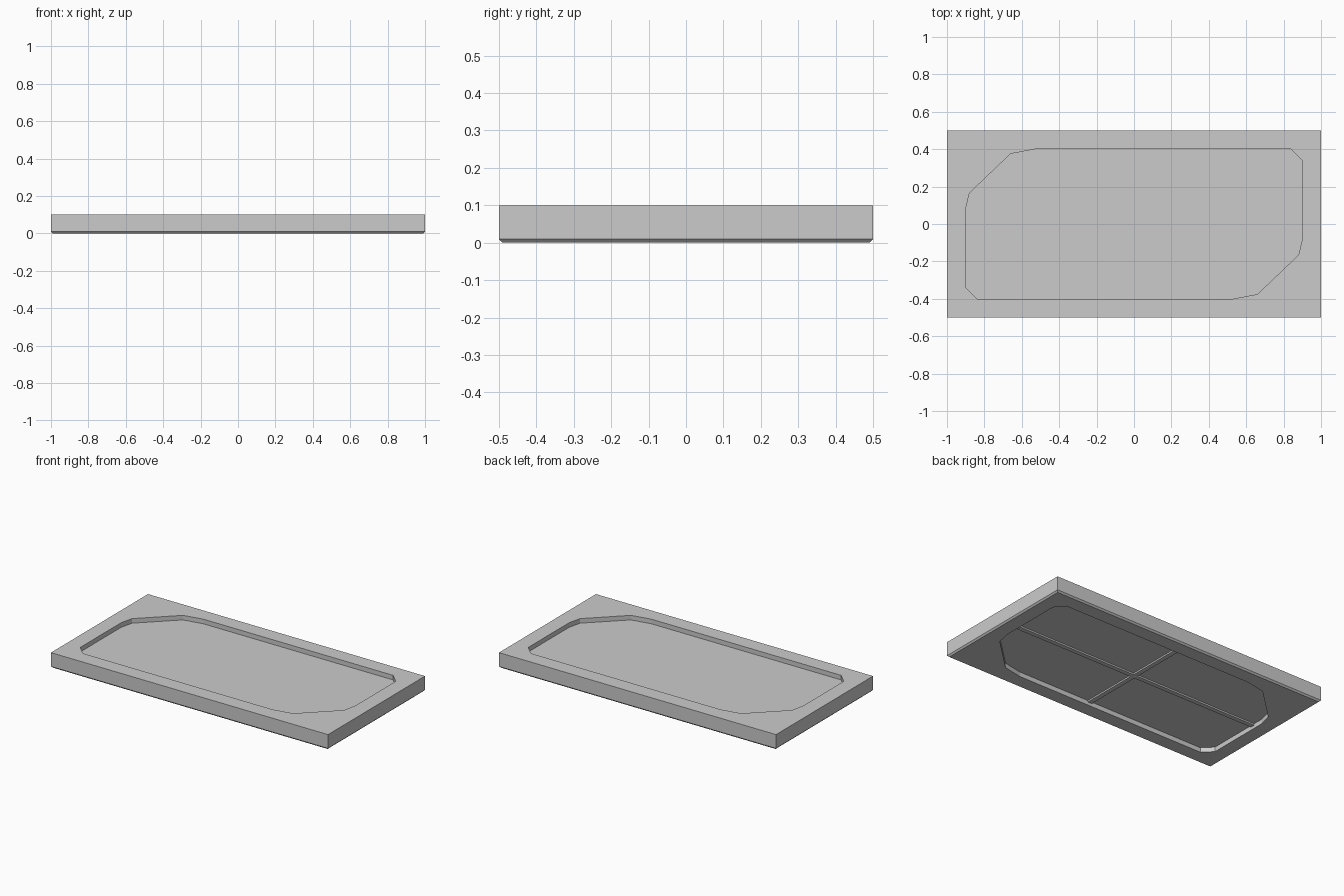
import bpy, bmesh

if "Cube" in bpy.data.objects:
    bpy.data.objects.remove(bpy.data.objects["Cube"])


def make_object(name, bm):
    bmesh.ops.recalc_face_normals(bm, faces=bm.faces[:])
    mesh = bpy.data.meshes.new(name)
    bm.to_mesh(mesh)
    bm.free()
    ob = bpy.data.objects.new(name, mesh)
    bpy.context.collection.objects.link(ob)
    return ob


def ring(bm, outline, z):
    return [bm.verts.new((x, y, z)) for x, y in outline]


def walls(bm, a, b):
    n = len(a)
    for i in range(n):
        j = (i + 1) % n
        bm.faces.new((a[i], a[j], b[j], b[i]))


def fill_between(bm, outer, inner):
    edges = []
    for loop in (outer, inner):
        edges += [bm.edges.get((v, loop[i - 1])) for i, v in enumerate(loop)]
    bmesh.ops.triangle_fill(bm, use_beauty=True, use_dissolve=False, edges=edges)


def rect(hx, hy):
    return [(-hx, -hy), (hx, -hy), (hx, hy), (-hx, hy)]


# Recess outline: half of it, repeated by a half turn
half = [(-0.84, -0.40), (0.53, -0.40), (0.66, -0.375),
        (0.88, -0.165), (0.90, -0.08), (0.90, 0.34)]
outline = half + [(-x, -y) for x, y in half]

# Tray slab: chamfered bottom edge, matching recesses above and below
bm = bmesh.new()
foot = ring(bm, rect(0.99, 0.49), 0)
side = ring(bm, rect(1, 0.5), 0.01)
top = ring(bm, rect(1, 0.5), 0.1)
walls(bm, foot, side)
walls(bm, side, top)
for outer, z_rim, z_floor in ((top, 0.1, 0.07), (foot, 0, 0.03)):
    rim = ring(bm, outline, z_rim)
    floor = ring(bm, outline, z_floor)
    walls(bm, rim, floor)
    bm.faces.new(floor)
    fill_between(bm, outer, rim)
make_object("tray_slab", bm)


# Crossed stiffening ribs under the tray
def rib(name, hx, hy):
    bm = bmesh.new()
    low, high = ring(bm, rect(hx, hy), 0.02), ring(bm, rect(hx, hy), 0.031)
    walls(bm, low, high)
    bm.faces.new(low)
    bm.faces.new(high)
    make_object(name, bm)


rib("long_rib", 0.90, 0.015)
rib("cross_rib", 0.015, 0.40)
